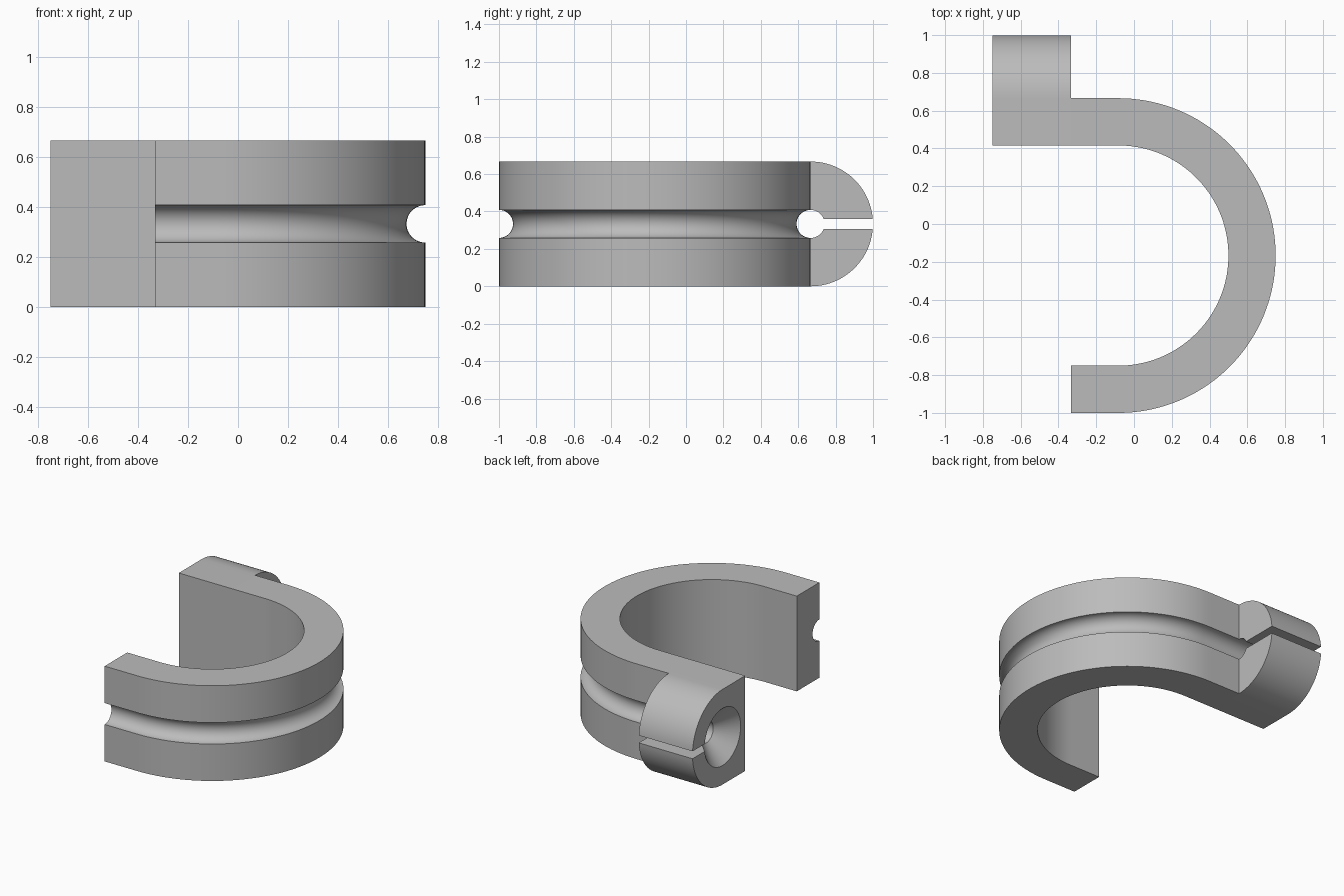
import bpy, bmesh
from math import sin, cos, asin, pi, radians

cube = bpy.data.objects.get("Cube")
if cube:
    bpy.data.objects.remove(cube)

H = 0.667                 # overall height
MID = H / 2               # height of the cable axis
GROOVE = 0.075            # radius of groove and hole
SLIT = 0.026              # half height of the clamp slit
CX, CY = -0.083, -0.167   # centre of the bend
R_IN, R_OUT = 0.583, 0.833
ARM_END = -0.333
AXIS_Y = CY + R_OUT

grey = bpy.data.materials.new("grey")
grey.use_nodes = True
grey.diffuse_color = (0.5, 0.5, 0.5, 1)
grey.node_tree.nodes["Principled BSDF"].inputs["Base Color"].default_value = (0.5, 0.5, 0.5, 1)


def arc(radius, start, end, steps):
    """Points (u, z) on an arc about the cable axis."""
    angles = [start + (end - start) * i / steps for i in range(steps + 1)]
    return [(radius * cos(a), MID + radius * sin(a)) for a in angles]


def loft(name, sections, cap_start=True):
    """Skin matching closed sections and cap the ends."""
    bm = bmesh.new()
    rings = [[bm.verts.new(p) for p in s] for s in sections]
    n = len(rings[0])
    for a, b in zip(rings, rings[1:]):
        for i in range(n):
            j = (i + 1) % n
            bm.faces.new((a[i], a[j], b[j], b[i]))
    if cap_start:
        bm.faces.new(rings[0])
    bm.faces.new(rings[-1])
    bmesh.ops.recalc_face_normals(bm, faces=bm.faces)
    mesh = bpy.data.meshes.new(name)
    bm.to_mesh(mesh)
    bm.free()
    mesh.materials.append(grey)
    obj = bpy.data.objects.new(name, mesh)
    bpy.context.collection.objects.link(obj)
    bpy.ops.object.select_all(action='DESELECT')
    obj.select_set(True)
    bpy.context.view_layer.objects.active = obj
    bpy.ops.object.shade_smooth_by_angle(angle=radians(30))
    return obj


# Curved band: grooved profile swept round a U-shaped path
inner = R_IN - R_OUT
profile = [(inner, 0), (0, 0)] + arc(GROOVE, -pi / 2, -1.5 * pi, 24) + [(0, H), (inner, H)]
path = [(ARM_END, pi / 2)]
path += [(CX, pi / 2 - pi * i / 72) for i in range(73)]
path += [(ARM_END, -pi / 2)]
loft("curved_band", [
    [(x + (R_OUT + u) * cos(a), CY + (R_OUT + u) * sin(a), z) for u, z in profile]
    for x, a in path], cap_start=False)


# Clamp block: C-shaped section with a slit, hole and countersunk end
def clamp_section(x, hole):
    big = asin(SLIT / MID)
    small = asin(SLIT / hole)
    pts = [(-0.25, 0)] + arc(MID, -pi / 2, -big, 24)
    pts += arc(hole, -small, small - 2 * pi, 48)
    pts += arc(MID, big, pi / 2, 24) + [(-0.25, H)]
    return [(x, AXIS_Y + u, z) for u, z in pts]


loft("clamp_block", [
    clamp_section(-0.75, 0.2),
    clamp_section(-0.625, GROOVE),
    clamp_section(ARM_END, GROOVE)])
